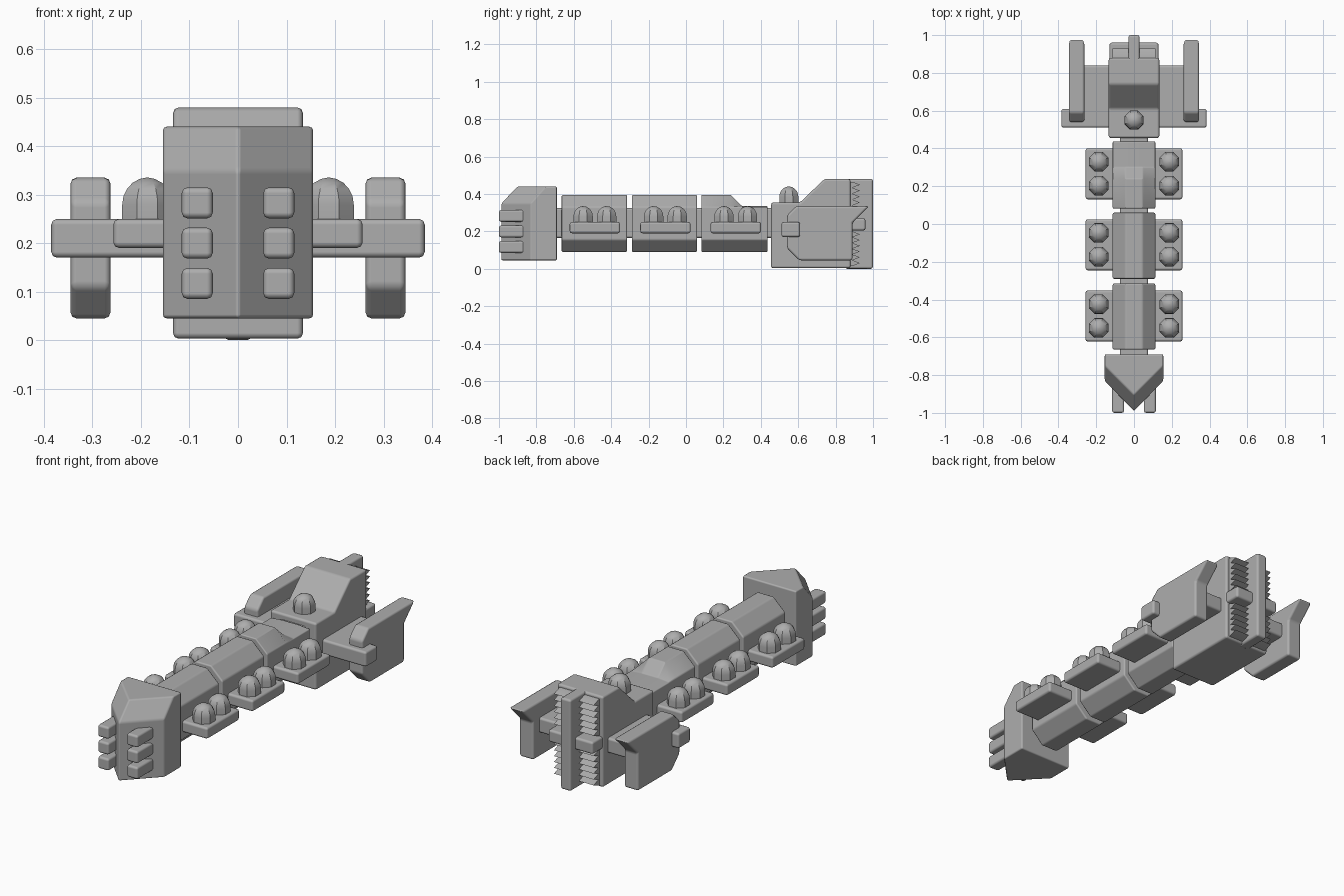
import bpy, bmesh, math
from mathutils import Vector

cube = bpy.data.objects.get("Cube")
if cube:
    bpy.data.objects.remove(cube, do_unlink=True)

grey = bpy.data.materials.new("hull_grey")
grey.use_nodes = True
grey.diffuse_color = (0.42, 0.42, 0.42, 1)
grey.node_tree.nodes["Principled BSDF"].inputs["Base Color"].default_value = (0.42, 0.42, 0.42, 1)


def finish(name, bm, bevel):
    bmesh.ops.recalc_face_normals(bm, faces=bm.faces)
    mesh = bpy.data.meshes.new(name)
    bm.to_mesh(mesh)
    bm.free()
    mesh.materials.append(grey)
    obj = bpy.data.objects.new(name, mesh)
    bpy.context.collection.objects.link(obj)
    for o in bpy.context.selected_objects:
        o.select_set(False)
    obj.select_set(True)
    bpy.context.view_layer.objects.active = obj
    if bevel:
        bpy.ops.object.shade_smooth()
        mod = obj.modifiers.new("soft_edges", 'BEVEL')
        mod.width = bevel
        mod.segments = 2
        mod.limit_method = 'ANGLE'
        mod.harden_normals = True
    else:
        bpy.ops.object.shade_smooth_by_angle(angle=math.radians(25))
    return obj


def loft(name, sections, bevel=0.012):
    """Skin matching rings of 3D points and cap both ends."""
    bm = bmesh.new()
    rings = [[bm.verts.new(p) for p in s] for s in sections]
    n = len(rings[0])
    for a, b in zip(rings, rings[1:]):
        for i in range(n):
            j = (i + 1) % n
            bm.faces.new((a[i], a[j], b[j], b[i]))
    bm.faces.new(rings[0])
    bm.faces.new(rings[-1])
    return finish(name, bm, bevel)


def side_prism(name, profile, x0, x1, bevel=0.012):
    """Extrude a (y, z) profile across x."""
    return loft(name, [[(x, y, z) for y, z in profile] for x in (x0, x1)], bevel)


def box(name, x, y, z, bevel=0.012):
    (y0, y1), (z0, z1) = y, z
    return side_prism(name, [(y0, z0), (y1, z0), (y1, z1), (y0, z1)], x[0], x[1], bevel)


def dome(name, x, y, base, top, radius):
    """Eight-sided turret: short drum with a rounded cap."""
    cap = top - radius
    levels = [(radius, base), (radius, cap)]
    levels += [(radius * math.cos(a), cap + radius * math.sin(a))
               for a in (math.pi * k / 10 for k in range(1, 5))]
    levels.append((radius * 0.05, top))
    rings = [[(x + r * math.cos(t), y + r * math.sin(t), z)
              for t in (math.pi * (k + 0.5) / 4 for k in range(8))] for r, z in levels]
    return loft(name, rings, 0)


# Wedge-shaped prow
def prow_ring(z, shoulder, tip):
    return [(-0.155, -0.69, z), (-0.155, shoulder, z), (0, tip, z),
            (0.155, shoulder, z), (0.155, -0.69, z)]


loft("prow", [prow_ring(0.045, -0.83, -0.99), prow_ring(0.35, -0.83, -0.99),
              prow_ring(0.44, -0.75, -0.905)], 0.008)

# Spine joining all sections
box("spine", (-0.075, 0.075), (-0.72, 0.5), (0.165, 0.325))

# Octagonal hull sections, the rear one stepped down
octagon = [(-0.113, 0.155), (-0.045, 0.09), (0.045, 0.09), (0.113, 0.155),
           (0.113, 0.33), (0.045, 0.395), (-0.045, 0.395), (-0.113, 0.33)]


def hull_ring(y, limit=1.0):
    return [(x, y, min(z, limit)) for x, z in octagon]


loft("hull_front", [hull_ring(-0.665), hull_ring(-0.315)], 0.008)
loft("hull_middle", [hull_ring(-0.29), hull_ring(0.06)], 0.008)
loft("hull_rear", [hull_ring(0.082), hull_ring(0.24), hull_ring(0.30, 0.335),
                   hull_ring(0.437, 0.335)], 0.006)

# Engine block with raised rear deck
side_prism("engine_block", [(0.455, 0.003), (0.88, 0.003), (0.88, 0.48), (0.74, 0.48),
                            (0.61, 0.355), (0.455, 0.355)], -0.134, 0.134)
dome("engine_turret", 0, 0.55, 0.34, 0.44, 0.055)
box("engine_spine_plate", (-0.03, 0.03), (0.85, 1.0), (0.0, 0.48))
box("engine_crossbar", (-0.13, 0.13), (0.85, 0.96), (0.205, 0.27))


# Saw-toothed vents above and below the crossbar
def vent_profile(z0, z1, teeth=6):
    step = (z1 - z0) / teeth
    pts = [(0.86, z1), (0.86, z0)]
    for k in range(teeth):
        pts += [(0.89, z0 + step * k), (0.93, z0 + step * (k + 0.5))]
    return pts + [(0.89, z1)]


fin_profile = [(0.54, 0.11), (0.605, 0.045), (0.89, 0.045), (0.89, 0.245),
               (0.98, 0.335), (0.59, 0.335), (0.54, 0.285)]

for side, s in (("right", -1), ("left", 1)):
    def span(a, b):
        return tuple(sorted((s * a, s * b)))

    for part, z0, z1 in (("lower", 0.015, 0.2), ("upper", 0.275, 0.465)):
        side_prism(f"{side}_{part}_vent", vent_profile(z0, z1), *span(0.02, 0.115), 0)

    # Wing, front strut and upright fin
    box(f"{side}_wing", span(0.1, 0.3), (0.51, 0.84), (0.17, 0.25))
    box(f"{side}_strut", span(0.1, 0.385), (0.51, 0.61), (0.17, 0.25))
    side_prism(f"{side}_fin", fin_profile, *span(0.263, 0.345))

    # Prow guns
    for k in range(3):
        z = 0.117 + 0.083 * k
        box(f"{side}_prow_gun_{k + 1}", span(0.052, 0.116), (-1.0, -0.82),
            (z - 0.032, z + 0.032))

    # Side platforms, each with two domed turrets
    for k, y in enumerate((-0.487, -0.11, 0.266)):
        box(f"{side}_platform_{k + 1}", span(0.09, 0.257), (y - 0.135, y + 0.135),
            (0.19, 0.25))
        for m, dy in enumerate((-0.063, 0.063)):
            dome(f"{side}_turret_{k + 1}_{m + 1}", s * 0.187, y + dy, 0.24, 0.335, 0.056)
